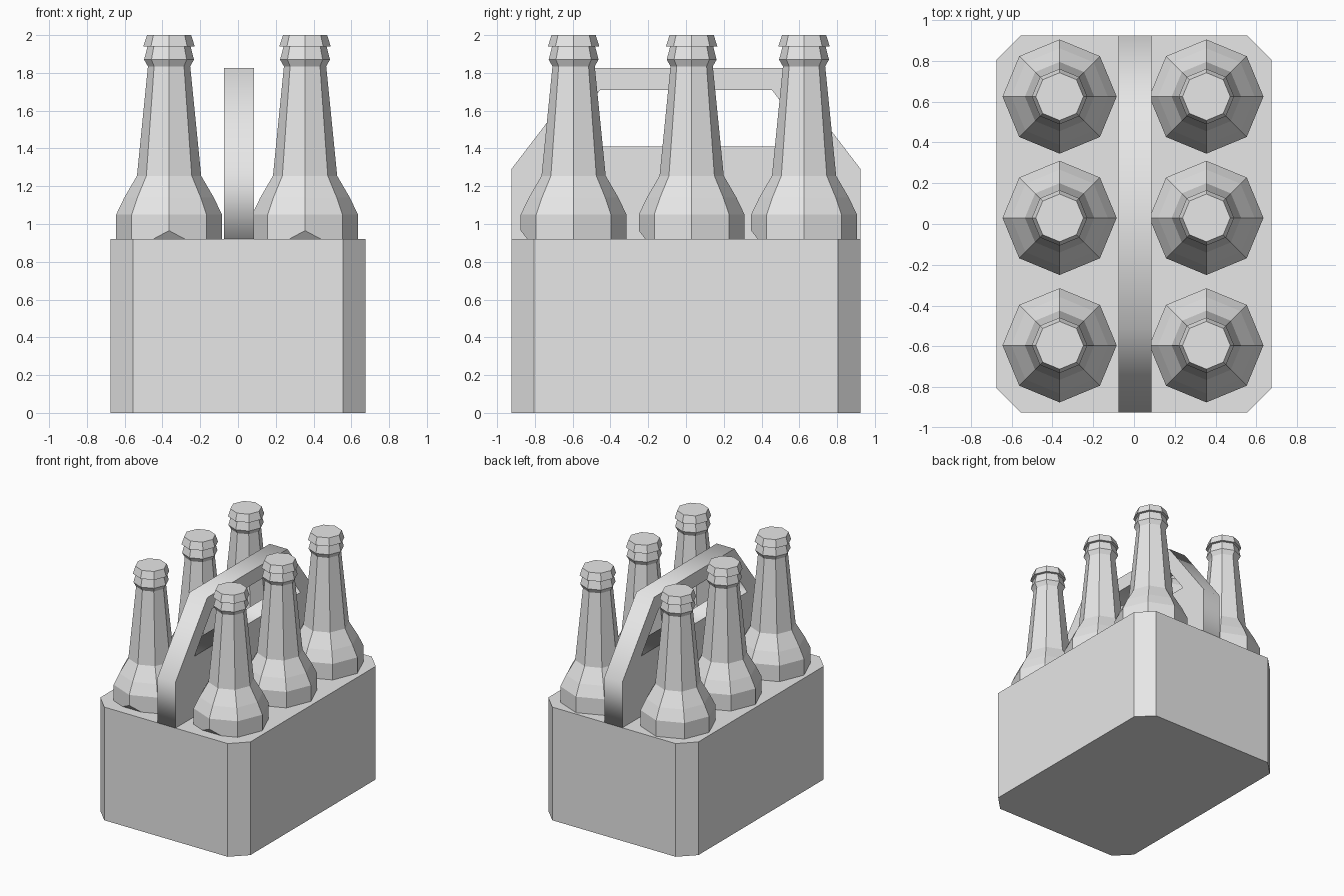
import bpy, bmesh, math
from mathutils import Vector

cube = bpy.data.objects.get("Cube")
if cube:
    bpy.data.objects.remove(cube, do_unlink=True)

grey = bpy.data.materials.new("light_grey")
grey.use_nodes = True
grey.diffuse_color = (0.8, 0.8, 0.8, 1)
grey.node_tree.nodes["Principled BSDF"].inputs["Base Color"].default_value = (0.8, 0.8, 0.8, 1)


def add_mesh(name, bm):
    bmesh.ops.recalc_face_normals(bm, faces=bm.faces)
    mesh = bpy.data.meshes.new(name)
    bm.to_mesh(mesh)
    bm.free()
    mesh.materials.append(grey)
    obj = bpy.data.objects.new(name, mesh)
    bpy.context.collection.objects.link(obj)
    return obj


# Carton: box with chamfered upright corners
W, D, H, CUT = 0.675, 0.925, 0.92, 0.12
bm = bmesh.new()
outline = []
for sx, sy in ((1, 1), (-1, 1), (-1, -1), (1, -1)):
    pair = [(sx * W, sy * (D - CUT)), (sx * (W - CUT), sy * D)]
    outline += pair if sx == sy else pair[::-1]
base = bm.faces.new([bm.verts.new((x, y, 0)) for x, y in outline])
ext = bmesh.ops.extrude_face_region(bm, geom=[base], use_keep_orig=True)
bmesh.ops.translate(bm, vec=(0, 0, H),
                    verts=[v for v in ext["geom"] if isinstance(v, bmesh.types.BMVert)])
add_mesh("carton", bm)

# Carrying handle: side profile with a grip hole, given thickness
half = [(D, H), (D, 1.29), (0.515, 1.825)]
hole = [(0.68, 1.41), (0.455, 1.71)]
curve = bpy.data.curves.new("handle_profile", "CURVE")
curve.dimensions = "2D"
curve.fill_mode = "BOTH"
curve.extrude = 0.08
for side in (half, hole):
    points = side + [(-y, z) for y, z in reversed(side)]
    spline = curve.splines.new("POLY")
    spline.points.add(len(points) - 1)
    for p, (y, z) in zip(spline.points, points):
        p.co = (y, z, 0, 1)
    spline.use_cyclic_u = True
profile = bpy.data.objects.new("handle_profile", curve)
bpy.context.collection.objects.link(profile)
bpy.context.view_layer.update()
bm = bmesh.new()
bm.from_mesh(profile.to_mesh())
profile.to_mesh_clear()
bpy.data.objects.remove(profile)
bmesh.ops.remove_doubles(bm, verts=bm.verts, dist=0.0005)
for v in bm.verts:
    y, z, x = v.co
    v.co = (x + 0.005, y, z)
add_mesh("handle", bm)

# Bottles: eight-sided lathe with a small cut at the foot of the front edge
RINGS = [(0.28, 0.90), (0.28, 1.05), (0.237, 1.14), (0.17, 1.255), (0.112, 1.835),
         (0.132, 1.87), (0.114, 1.94), (0.136, 1.94), (0.117, 2.0)]


def bottle(name, cx, cy):
    bm = bmesh.new()
    loops = []
    for r, z in RINGS:
        angles = [i * math.pi / 4 for i in range(8)]
        loops.append([bm.verts.new((r * math.cos(a), r * math.sin(a), z)) for a in angles])
    for low, high in zip(loops, loops[1:]):
        for i in range(8):
            j = (i + 1) % 8
            bm.faces.new((low[i], low[j], high[j], high[i]))
    bm.faces.new(loops[0][::-1])
    bm.faces.new(loops[-1])
    cut = bmesh.ops.bisect_plane(bm, geom=bm.verts[:] + bm.edges[:] + bm.faces[:],
                                 plane_co=(0, -0.28, 0.965), plane_no=Vector((0, -0.8, -0.62)),
                                 clear_outer=True)
    edges = [e for e in cut["geom_cut"] if isinstance(e, bmesh.types.BMEdge)]
    bmesh.ops.holes_fill(bm, edges=edges, sides=0)
    obj = add_mesh(name, bm)
    obj.location = (cx, cy, 0)


for side, x in (("right", -0.365), ("left", 0.355)):
    for row, y in (("front", -0.595), ("middle", 0.03), ("back", 0.625)):
        bottle(f"bottle_{row}_{side}", x, y)
